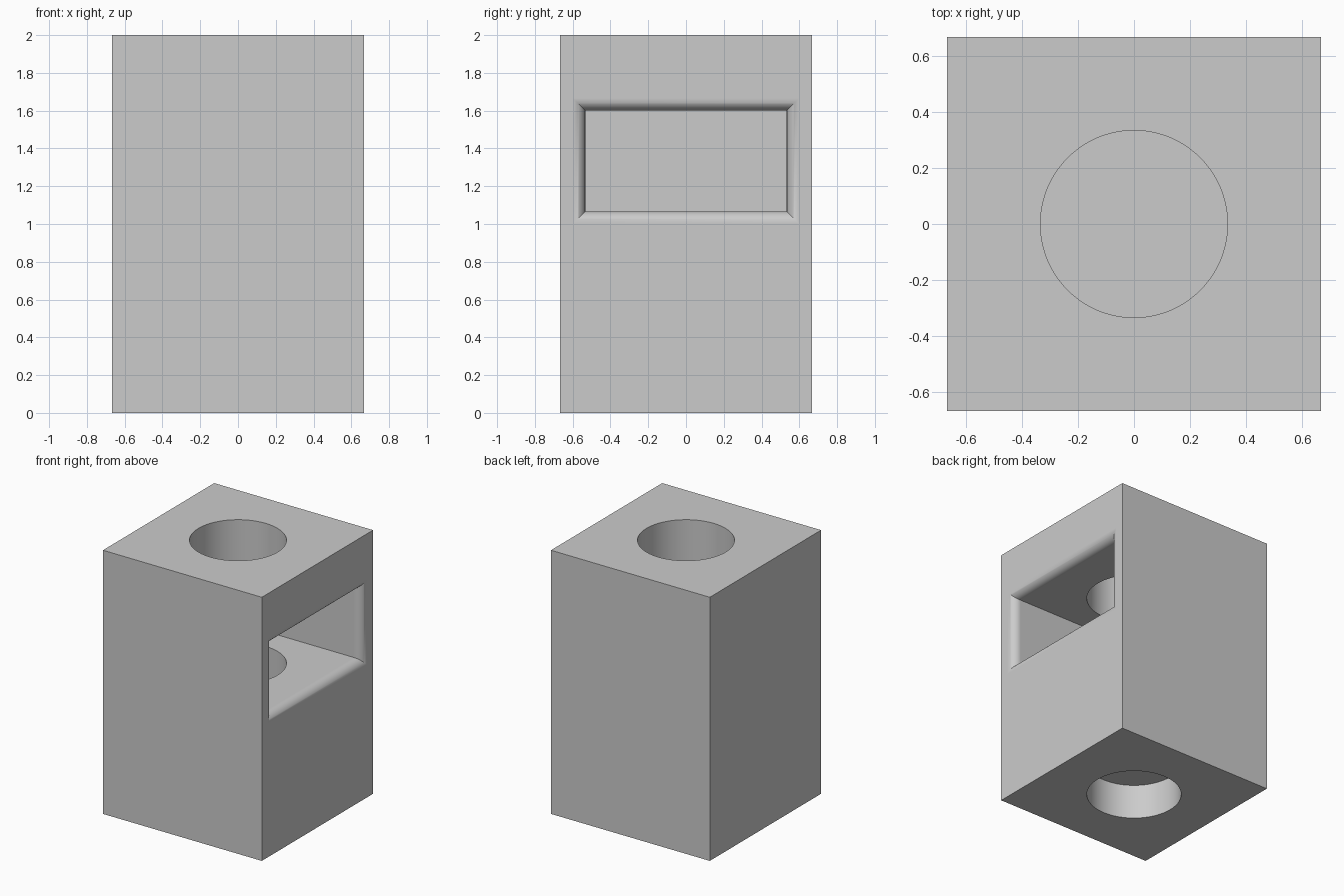
import bpy
import bmesh
from math import sin, cos, pi, radians

cube = bpy.data.objects.get("Cube")
if cube:
    bpy.data.objects.remove(cube, do_unlink=True)

UNIT = 2 / 15              # the block is 10 x 10 x 15 units
HALF = 5 * UNIT
HEIGHT = 15 * UNIT
FILLET = UNIT / 2
HOLE_DEPTH = 2 * UNIT
FLOOR, CEILING = 8 * UNIT, 12 * UNIT

grey = bpy.data.materials.new("plain_grey")
grey.use_nodes = True
colour = (0.6, 0.6, 0.6, 1)
grey.diffuse_color = colour
grey.node_tree.nodes["Principled BSDF"].inputs["Base Color"].default_value = colour


def make_object(name, bm):
    bmesh.ops.recalc_face_normals(bm, faces=bm.faces)
    mesh = bpy.data.meshes.new(name)
    bm.to_mesh(mesh)
    bm.free()
    mesh.materials.append(grey)
    obj = bpy.data.objects.new(name, mesh)
    bpy.context.collection.objects.link(obj)
    return obj


def cylinder(name, bottom, top):
    bm = bmesh.new()
    bmesh.ops.create_cone(bm, cap_ends=True, segments=96, radius1=2.5 * UNIT,
                          radius2=2.5 * UNIT, depth=top - bottom)
    bmesh.ops.translate(bm, verts=bm.verts, vec=(0, 0, (top + bottom) / 2))
    return make_object(name, bm)


def window_pocket():
    """Rectangular pocket whose mouth flares out in a rounded lip."""
    profile = [(-4 * UNIT, 0)]
    for i in range(13):
        a = i / 12 * pi / 2
        profile.append((HALF - FILLET + FILLET * sin(a), FILLET * (1 - cos(a))))
    profile.append((HALF + UNIT, FILLET))
    bm = bmesh.new()
    rings = []
    for x, grow in profile:
        y, low, high = 4 * UNIT + grow, FLOOR - grow, CEILING + grow
        rings.append([bm.verts.new((x, *p)) for p in
                      ((-y, low), (y, low), (y, high), (-y, high))])
    for a, b in zip(rings, rings[1:]):
        for i in range(4):
            j = (i + 1) % 4
            bm.faces.new((a[i], a[j], b[j], b[i]))
    bm.faces.new(rings[0])
    bm.faces.new(rings[-1])
    return make_object("pocket_cutter", bm)


# Solid block
bm = bmesh.new()
bmesh.ops.create_cube(bm, size=1)
bmesh.ops.scale(bm, verts=bm.verts, vec=(2 * HALF, 2 * HALF, HEIGHT))
bmesh.ops.translate(bm, verts=bm.verts, vec=(0, 0, HEIGHT / 2))
block = make_object("block_body", bm)
bpy.context.view_layer.objects.active = block
block.select_set(True)

# Side window, top shaft running into the pocket floor, blind hole underneath
cutters = [
    window_pocket(),
    cylinder("shaft_cutter", FLOOR - HOLE_DEPTH, HEIGHT + UNIT),
    cylinder("base_hole_cutter", -UNIT, HOLE_DEPTH),
]
for cutter in cutters:
    cutter.hide_render = True
    cut = block.modifiers.new(cutter.name, "BOOLEAN")
    cut.operation = "DIFFERENCE"
    cut.solver = "EXACT"
    cut.object = cutter
    bpy.ops.object.modifier_apply(modifier=cut.name)
    bpy.data.objects.remove(cutter, do_unlink=True)

# Smooth curved walls, crisp edges, flat large faces
bpy.ops.object.shade_smooth_by_angle(angle=radians(30))
weighted = block.modifiers.new("flat_faces", "WEIGHTED_NORMAL")
weighted.keep_sharp = True
